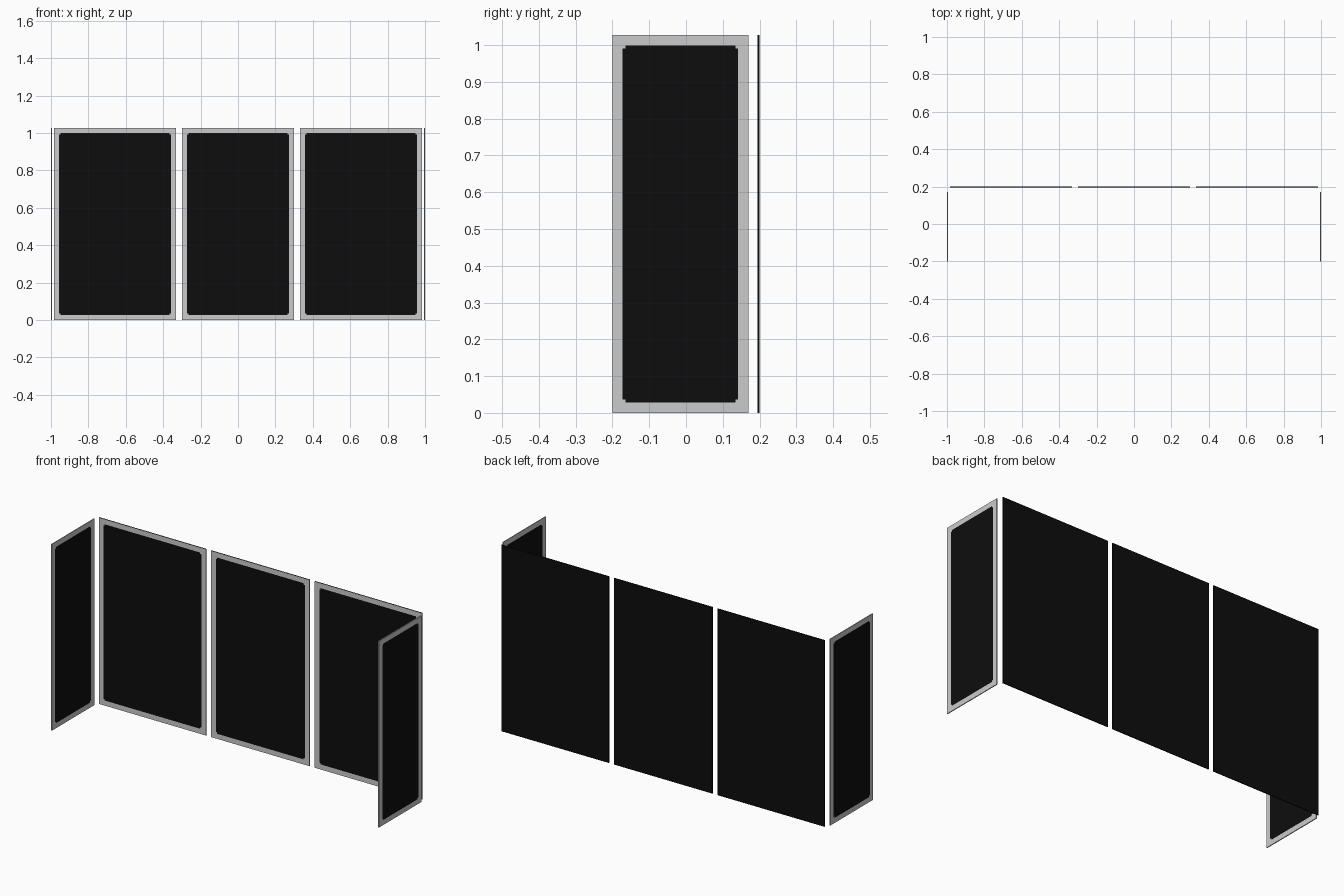
import bpy, bmesh
from mathutils import Matrix

if "Cube" in bpy.data.objects:
    bpy.data.objects.remove(bpy.data.objects["Cube"])

HEIGHT = 1.027    # panel height
THICK = 0.005     # panel thickness
MARGIN = 0.028    # frame width
NOTCH = 0.008     # stepped corner of the dark field


def material(name, value):
    m = bpy.data.materials.new(name)
    m.diffuse_color = (value, value, value, 1)
    m.use_nodes = True
    m.node_tree.nodes["Principled BSDF"].inputs["Base Color"].default_value = m.diffuse_color
    return m


FRAME = material("light_grey", 0.6)
DARK = material("near_black", 0.004)


def panel(name, width, matrix, both_sides):
    """Upright panel in the XZ plane, y from 0 (front) to THICK (back)."""
    def cuts(size):
        a, b = MARGIN, MARGIN + NOTCH
        return a, b, size - b, size - a

    bm = bmesh.new()
    bmesh.ops.create_cube(bm, size=1)
    bmesh.ops.transform(bm, verts=bm.verts, matrix=Matrix.Translation(
        (width / 2, THICK / 2, HEIGHT / 2)) @ Matrix.Diagonal((width, THICK, HEIGHT, 1)))
    # Cut the border lines and the corner steps into the faces
    for axis, size in ((0, width), (2, HEIGHT)):
        for c in cuts(size):
            co, no = [0, 0, 0], [0, 0, 0]
            co[axis], no[axis] = c, 1
            bmesh.ops.bisect_plane(bm, geom=bm.verts[:] + bm.edges[:] + bm.faces[:],
                                   plane_co=co, plane_no=no)
    bm.normal_update()
    # Dark field inside the border, minus its four corner steps
    for f in bm.faces:
        c = f.calc_center_median()
        dx = min(c.x, width - c.x) - MARGIN
        dz = min(c.z, HEIGHT - c.z) - MARGIN
        field = dx > 0 and dz > 0 and not (dx < NOTCH and dz < NOTCH)
        if abs(f.normal.y) > 0.5 and (both_sides or f.normal.y < 0):
            f.material_index = 1 if field else 0
        else:
            f.material_index = 0 if both_sides else 1
    bm.transform(matrix)
    mesh = bpy.data.meshes.new(name)
    bm.to_mesh(mesh)
    bm.free()
    mesh.materials.append(FRAME)
    mesh.materials.append(DARK)
    bpy.context.collection.objects.link(bpy.data.objects.new(name, mesh))


# Three back panels, framed on the front only
for name, x0, x1 in (("back_panel_left", -0.985, -0.331),
                     ("back_panel_middle", -0.30, 0.30),
                     ("back_panel_right", 0.331, 0.985)):
    panel(name, x1 - x0, Matrix.Translation((x0, 0.2 - THICK, 0)), False)

# Two side panels, framed on both faces
for name, x in (("side_panel_left", -1 + THICK), ("side_panel_right", 1)):
    panel(name, 0.37, Matrix.Translation((x, -0.2, 0)) @ Matrix.Rotation(1.5707963, 4, 'Z'), True)
